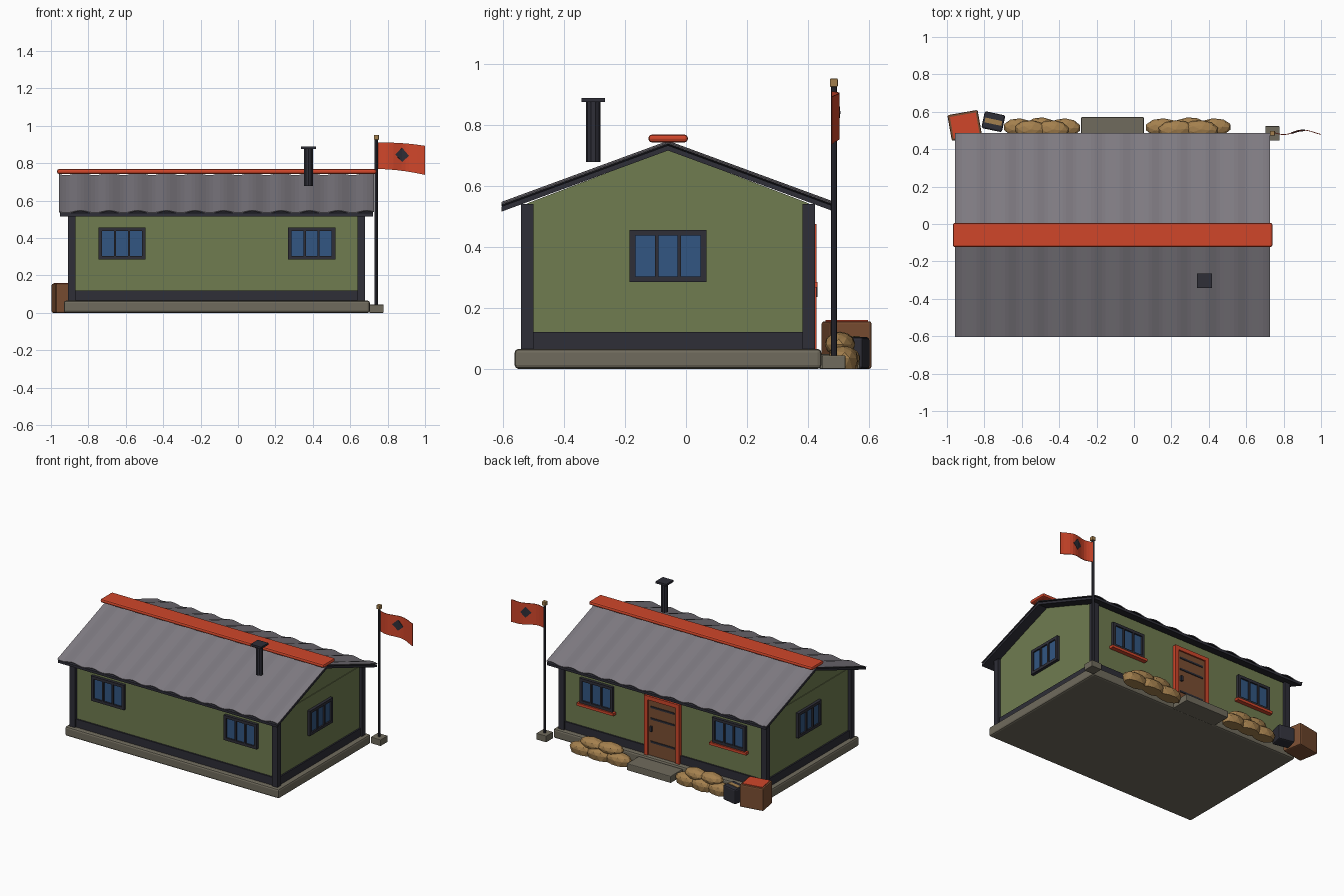
import bpy, bmesh, math, random
from mathutils import Matrix, Vector

if "Cube" in bpy.data.objects:
    bpy.data.objects.remove(bpy.data.objects["Cube"])

random.seed(4)


def material(name, r, g, b):
    lin = [((c / 255 + 0.055) / 1.055) ** 2.4 for c in (r, g, b)]
    m = bpy.data.materials.new(name)
    m.diffuse_color = (*lin, 1)
    m.use_nodes = True
    m.node_tree.nodes["Principled BSDF"].inputs["Base Color"].default_value = m.diffuse_color
    return m


GREEN = material("olive green", 112, 124, 80)
GREY = material("roof grey", 126, 122, 129)
RED = material("signal red", 208, 70, 42)
DARK = material("charcoal", 46, 46, 55)
STONE = material("concrete", 112, 107, 93)
BROWN = material("wood brown", 122, 78, 50)
TAN = material("sand tan", 164, 128, 78)
BLUE = material("window blue", 50, 86, 130)


def finish(name, bm, mats, matrix=None):
    bmesh.ops.recalc_face_normals(bm, faces=bm.faces)
    me = bpy.data.meshes.new(name)
    bm.to_mesh(me)
    bm.free()
    for m in mats:
        me.materials.append(m)
    ob = bpy.data.objects.new(name, me)
    bpy.context.collection.objects.link(ob)
    if matrix:
        ob.matrix_world = matrix
    return ob


def boxes(name, mat, bounds, matrix=None, bevel=0):
    """One object from boxes given as (x0, x1, y0, y1, z0, z1)."""
    bm = bmesh.new()
    for x0, x1, y0, y1, z0, z1 in bounds:
        m = Matrix.Translation(((x0 + x1) / 2, (y0 + y1) / 2, (z0 + z1) / 2))
        m = m @ Matrix.Diagonal((x1 - x0, y1 - y0, z1 - z0, 1))
        bmesh.ops.create_cube(bm, size=1, matrix=m)
    ob = finish(name, bm, [mat], matrix)
    if bevel:
        b = ob.modifiers.new("bevel", 'BEVEL')
        b.width, b.segments = bevel, 2
    return ob


def prism(name, mat, profile, x0, x1):
    """Extrude a (y, z) profile along x."""
    bm = bmesh.new()
    f = bm.faces.new([bm.verts.new((x0, y, z)) for y, z in profile])
    ext = bmesh.ops.extrude_face_region(bm, geom=[f])["geom"]
    bmesh.ops.translate(bm, vec=(x1 - x0, 0, 0),
                        verts=[v for v in ext if isinstance(v, bmesh.types.BMVert)])
    return finish(name, bm, [mat])


def cylinder(name, mat, x, y, z0, z1, r, sides):
    bm = bmesh.new()
    bmesh.ops.create_cone(bm, cap_ends=True, segments=sides, radius1=r, radius2=r,
                          depth=z1 - z0, matrix=Matrix.Translation((x, y, (z0 + z1) / 2)))
    return finish(name, bm, [mat])


def place(x, y, z, turn=0):
    return Matrix.Translation((x, y, z)) @ Matrix.Rotation(math.radians(turn), 4, 'Z')


# Foundation, walls and gables
CX, CY = -0.113, -0.059
X0, X1, Y0, Y1 = -0.888, 0.660, -0.520, 0.402
boxes("foundation", STONE, [(-0.931, 0.705, -0.562, 0.444, 0, 0.065)], bevel=0.012)
boxes("walls", GREEN, [(X0, X1, Y0, Y1, 0.06, 0.543)])
prism("gables", GREEN, [(Y0, 0.543), (Y1, 0.543), (CY, 0.719)], X0 + 0.004, X1 - 0.004)

# Corner posts and base skirting
px, py = (-0.910, 0.638), (-0.541, 0.382)
boxes("corner_posts", DARK,
      [(x, x + 0.042, y, y + 0.041, 0.065, 0.54) for x in px for y in py])
boxes("skirting", DARK, [(X0 - 0.01, X1 + 0.01, Y0 - 0.01, Y1 + 0.01, 0.065, 0.12)])

# Roof: dark boards below, corrugated sheet above
RX0, RX1, RUN, SLOPE, PEAK = -0.957, 0.727, 0.546, 0.367, 0.733
drop = RUN * SLOPE
prism("roof_boards", DARK,
      [(CY - RUN, PEAK - drop), (CY, PEAK), (CY + RUN, PEAK - drop),
       (CY + RUN, PEAK - drop - 0.017), (CY, PEAK - 0.017), (CY - RUN, PEAK - drop - 0.017)],
      RX0 + 0.004, RX1 - 0.004)
bm = bmesh.new()
WAVES, STEPS = 11, 8
rows = []
for i in range(WAVES * STEPS + 1):
    t = i / STEPS
    lift = 0.009 - 0.006 * math.sin(2 * math.pi * t)
    x = RX0 + (RX1 - RX0) * t / WAVES
    rows.append([bm.verts.new((x, CY + s * RUN, PEAK - abs(s) * drop + lift))
                 for s in (-1, 0, 1)])
for a, b in zip(rows, rows[1:]):
    for j in range(2):
        bm.faces.new((a[j], b[j], b[j + 1], a[j + 1]))
sheet = finish("corrugated_roof", bm, [GREY, DARK])
s = sheet.modifiers.new("thickness", 'SOLIDIFY')
s.thickness, s.offset, s.material_offset = 0.004, -1, 1
boxes("ridge_cap", RED, [(-0.968, 0.740, -0.123, 0.006, 0.743, 0.768)], bevel=0.010)

# Chimney
cylinder("chimney_pipe", DARK, 0.377, -0.304, 0.678, 0.877, 0.024, 10)
boxes("chimney_cap", DARK, [(0.337, 0.417, -0.343, -0.265, 0.875, 0.889)])


# Windows: frame, three panes, optional sill
def window(side, x, y, turn, sill=False):
    m = place(x, y, 0.370, turn)
    w, h, d = 0.126, 0.086, -0.020
    frame = [(-w, w, d, 0, h - 0.019, h), (-w, w, d, 0, -h, 0.019 - h)]
    frame += [(c - e, c + e, d, 0, 0.019 - h, h - 0.019)
              for c, e in ((-0.1165, 0.0095), (-0.037, 0.006), (0.037, 0.006), (0.1165, 0.0095))]
    boxes(side + "_window_frame", DARK, frame, m)
    boxes(side + "_window_glass", BLUE, [(-w + 0.01, w - 0.01, -0.010, -0.002, -h + 0.01, h - 0.01)], m)
    if sill:
        boxes(side + "_window_sill", RED, [(-0.14, 0.14, -0.030, 0, -0.104, -h)], m)


for label, x in (("left", CX - 0.507), ("right", CX + 0.507)):
    window("front_" + label, x, Y0, 0)
    window("back_" + label, x, Y1, 180, True)
window("right_side", X1, CY, 90)
window("left_side", X0, CY, -90)

# Door on the back wall
door = place(CX, Y1, 0)
turned = place(CX, Y1, 0, 180)
boxes("door_frame", RED, [(-0.135, -0.108, 0, 0.026, 0.065, 0.475),
                          (0.108, 0.135, 0, 0.026, 0.065, 0.475),
                          (-0.108, 0.108, 0, 0.026, 0.448, 0.475)], door)
boxes("door", BROWN, [(-0.108, 0.108, 0, 0.016, 0.065, 0.448)], door)
boxes("door_battens", DARK, [(-0.09, 0.09, 0.014, 0.021, z, z + 0.012)
                             for z in (0.155, 0.315, 0.395)], door)
boxes("door_handle", DARK, [(0.075, 0.090, 0.014, 0.030, 0.235, 0.270)], door)
boxes("door_step", STONE, [(-0.283, 0.053, 0.435, 0.571, 0, 0.048)], bevel=0.005)


# Sandbag heaps beside the door
def heap(name, x, scale):
    bm = bmesh.new()
    bags = [(-0.125, 0.515, 0.036), (0, 0.520, 0.036), (0.125, 0.515, 0.036),
            (-0.062, 0.505, 0.082), (0.062, 0.505, 0.080)]
    for dx, y, z in bags:
        m = Matrix.Translation((x + dx * scale, y, z))
        m = m @ Matrix.Rotation(random.uniform(-0.1, 0.1), 4, 'Z')
        m = m @ Matrix.Diagonal((0.088 * scale, 0.050, 0.040, 1))
        bmesh.ops.create_icosphere(bm, subdivisions=2, radius=1, matrix=m)
    for v in bm.verts:
        v.co.z = max(0, v.co.z)
        if v.co.z < 0.02:
            v.co.z = 0
    finish(name, bm, [TAN])


heap("sandbags_left", -0.492, 0.97)
heap("sandbags_right", 0.290, 1.08)

# Crates at the corner
big, small = place(-0.905, 0.527, 0, 10), place(-0.752, 0.547, 0, -12)
boxes("large_crate", BROWN, [(-0.082, 0.082, -0.070, 0.070, 0, 0.156)], big, 0.008)
boxes("large_crate_lid", RED, [(-0.070, 0.070, -0.058, 0.058, 0.152, 0.160)], big)
boxes("small_crate", DARK, [(-0.056, 0.056, -0.046, 0.046, 0, 0.104)], small, 0.010)
boxes("small_crate_band", TAN, [(-0.046, 0.046, -0.013, 0.013, 0.100, 0.107)], small)

# Flagpole
boxes("flagpole_base", STONE, [(0.702, 0.778, 0.446, 0.523, 0, 0.044)], bevel=0.003)
cylinder("flagpole", DARK, 0.740, 0.485, 0.04, 0.93, 0.0095, 8)
boxes("flagpole_finial", TAN, [(0.727, 0.753, 0.472, 0.498, 0.925, 0.952)], bevel=0.003)


# Waving flag with a plain diamond patch
def cloth(t, v):
    top, low = 0.910 - 0.017 * t, 0.770 - 0.032 * t
    y = 0.490 - 0.012 * math.sin(2 * math.pi * t / 0.85)
    return Vector((0.746 + 0.254 * t, y, low + (top - low) * v + 0.006 * math.sin(math.pi * t)))


bm = bmesh.new()
N = 12
cols = [[bm.verts.new(cloth(i / N, v)) for v in (0, 1)] for i in range(N + 1)]
for a, b in zip(cols, cols[1:]):
    bm.faces.new((a[0], b[0], b[1], a[1]))
flag = finish("flag", bm, [RED])
bm = bmesh.new()
d = [bm.verts.new(cloth(t, v)) for t, v in ((0.37, 0.57), (0.515, 0.32), (0.66, 0.57), (0.515, 0.83))]
bm.faces.new((d[0], d[1], d[3]))
bm.faces.new((d[1], d[2], d[3]))
patch = finish("flag_diamond", bm, [DARK])
for ob, thick in ((flag, 0.004), (patch, 0.0095)):
    s = ob.modifiers.new("thickness", 'SOLIDIFY')
    s.thickness, s.offset = thick, 0
